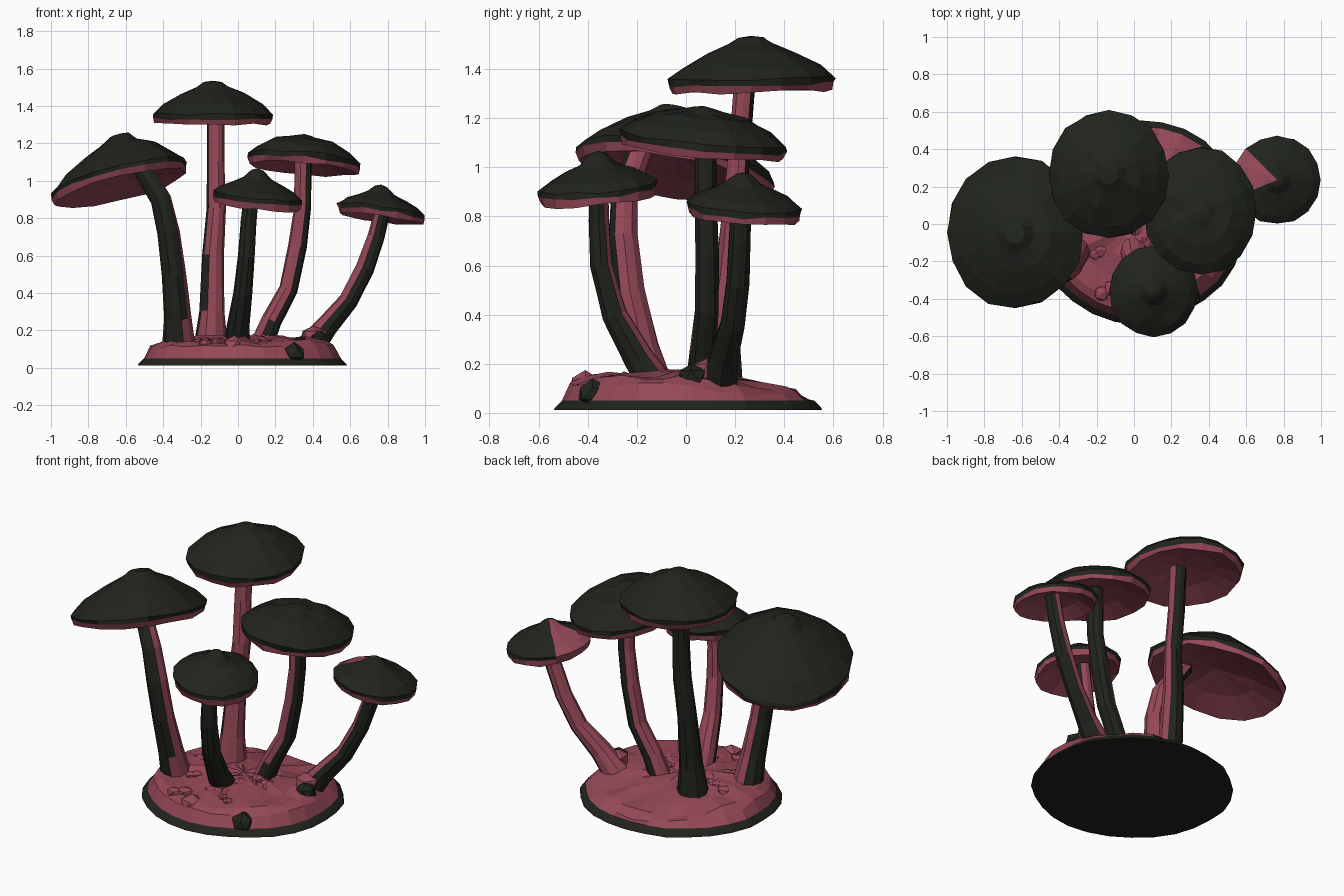
import bpy, bmesh, math, random
from mathutils import Vector

if "Cube" in bpy.data.objects:
    bpy.data.objects.remove(bpy.data.objects["Cube"])

random.seed(4)


def material(name, col):
    m = bpy.data.materials.new(name)
    m.diffuse_color = col
    m.use_nodes = True
    m.node_tree.nodes["Principled BSDF"].inputs["Base Color"].default_value = m.diffuse_color
    return m


DARK = material("dark_olive", (0.015, 0.017, 0.012, 1))
PINK = material("dusty_pink", (0.30, 0.065, 0.095, 1))


def finish(name, bm):
    bmesh.ops.recalc_face_normals(bm, faces=bm.faces)
    me = bpy.data.meshes.new(name)
    bm.to_mesh(me)
    bm.free()
    me.materials.append(DARK)
    me.materials.append(PINK)
    ob = bpy.data.objects.new(name, me)
    bpy.context.collection.objects.link(ob)
    return ob


def skin(bm, rings, mats):
    """Bridge rings of points; a ring of one point closes as a fan."""
    rows = [[bm.verts.new(p) for p in r] for r in rings]
    for a, b, m in zip(rows, rows[1:], mats):
        n = max(len(a), len(b))
        for i in range(n):
            j = (i + 1) % n
            if len(a) == 1:
                f = [a[0], b[i], b[j]]
            elif len(b) == 1:
                f = [a[i], b[0], a[j]]
            else:
                f = [a[i], b[i], b[j], a[j]]
            bm.faces.new(f).material_index = m


# Cap tops: (radius fraction, height fraction); all share the rim and underside
BELL = [(0, 1), (.15, .96), (.27, .80), (.52, .60), (.82, .26)]
FLAT = [(0, 1), (.15, .92), (.27, .80), (.55, .68), (.82, .36)]
KNOB = [(0, 1), (.14, .92), (.32, .62), (.58, .42), (.83, .22)]
UNDER = [(1, 0, 0), (.985, 0, -.025), (.95, 0, -.055), (.55, 0, -.005), (0, 0, .03)]
CAP_MATS = [0, 0, 0, 0, 0, 0, 1, 1, 1]


def cap(name, c, rx, ry, h, slope, top, patch=None, sides=16):
    bm = bmesh.new()
    rings = []
    for r, z, d in [(*p, 0) for p in top] + UNDER:
        ring = []
        for i in range(sides if r else 1):
            t = 2 * math.pi * i / sides
            wob = 1 + (random.uniform(-.025, .015) if r > .2 else 0)
            x, y = rx * r * wob * math.cos(t), ry * r * wob * math.sin(t)
            dz = z * h + d + slope[0] * x + slope[1] * y
            if r > .2:
                dz += random.uniform(-.007, .007)
            ring.append((c[0] + x, c[1] + y, c[2] + dz))
        rings.append(ring)
    skin(bm, rings, CAP_MATS)
    if patch:
        for f in bm.faces:
            m = f.calc_center_median() - Vector(c)
            if patch[0] < math.degrees(math.atan2(m.y, m.x)) % 360 < patch[1]:
                f.material_index = 1
    return finish(name, bm)


cap("left_cap", (-.635, -.045, 1.015), .37, .408, .235, (.24, -.17), BELL)
cap("tall_cap", (-.135, .265, 1.36), .325, .345, .175, (0, .02), BELL)
cap("right_cap", (.355, .07, 1.12), .305, .345, .13, (-.09, -.1), FLAT)
cap("front_cap", (.105, -.36, .922), .24, .243, .145, (-.1, .09), KNOB)
cap("far_right_cap", (.765, .235, .85), .237, .237, .13, (-.14, -.07), KNOB, (130, 200))


# Stems: path of (x, y, z, radius); the outward side is dark
def stem(name, pts, out, limit=.0, sides=10):
    bm = bmesh.new()
    P = [Vector(p[:3]) for p in pts]
    rings = []
    for i, p in enumerate(P):
        t = (P[min(i + 1, len(P) - 1)] - P[max(i - 1, 0)]).normalized()
        u = Vector((0, 1, 0)).cross(t).normalized()
        v = t.cross(u)
        ring = []
        for k in range(sides):
            a = 2 * math.pi * k / sides
            r = pts[i][3] * random.uniform(.94, 1.06)
            ring.append(p + r * (math.cos(a) * u + math.sin(a) * v))
        rings.append(ring)
    rings = [[P[0]]] + rings + [[P[-1]]]
    skin(bm, rings, [1] * (len(rings) - 1))
    bmesh.ops.recalc_face_normals(bm, faces=bm.faces)
    d = Vector((*out, 0)).normalized()
    for f in bm.faces:
        f.material_index = 0 if f.normal.dot(d) > limit else 1
    return finish(name, bm)


stem("left_stem", [(-.315, -.13, .08, .09), (-.325, -.18, .27, .072), (-.345, -.23, .5, .064),
                   (-.37, -.255, .72, .06), (-.41, -.25, .9, .055), (-.52, -.18, 1.08, .05)],
     (-.8, -.5), -.1)
stem("tall_stem", [(-.15, .14, .08, .095), (-.14, .15, .3, .07), (-.135, .18, .6, .057),
                   (-.115, .2, .85, .05), (-.12, .22, 1.1, .046), (-.12, .24, 1.37, .046)],
     (-.65, .75), -.1)
stem("right_stem", [(.11, .06, .08, .065), (.18, .07, .25, .055), (.27, .085, .42, .052),
                    (.32, .085, .65, .05), (.345, .08, .85, .046), (.35, .08, 1.13, .046)],
     (1, .1))
stem("front_stem", [(-.01, -.1, .08, .08), (.0, -.19, .22, .062), (.025, -.29, .4, .052),
                    (.045, -.345, .6, .046), (.055, -.355, .78, .042), (.075, -.355, .94, .04)],
     (.25, -1), -.2)
stem("far_right_stem", [(.36, .13, .08, .08), (.47, .15, .22, .06), (.59, .19, .36, .052),
                        (.68, .21, .53, .05), (.74, .22, .7, .046), (.78, .225, .87, .042)],
     (1, -.1), -.05)

# Mound: steep at the front, gentle at the back
bm = bmesh.new()
MOUND = [(0, .012), (1, .012), (.99, .022), (.94, .05), (.88, .105), (.8, .135), (.6, .15),
         (.38, .16), (.18, .16), (0, .16)]
N = 28
edge = [random.uniform(.98, 1.01) for _ in range(N)]
rings = []
for r, z in MOUND:
    ring = []
    for i in range(N if r else 1):
        t = 2 * math.pi * i / N
        back = max(0, math.sin(t)) * r
        rough = random.uniform(-.018, .018) if z > .06 and r else 0
        zz = z * (1 - .45 * back) if z > .06 else z
        ring.append((.025 + .57 * r * edge[i] * math.cos(t),
                     .015 + .55 * r * edge[i] * math.sin(t), zz + rough))
    rings.append(ring)
skin(bm, rings, [0, 0, 0, 1, 1, 1, 1, 1, 1])
finish("soil_mound", bm)


# Rocks and soil crumbs
def lump(name, c, r, mat, flat=.8):
    bm = bmesh.new()
    bmesh.ops.create_icosphere(bm, subdivisions=1, radius=r)
    for v in bm.verts:
        v.co *= random.uniform(.8, 1.1)
        v.co.z *= flat
        v.co += Vector(c)
    for f in bm.faces:
        f.material_index = mat
    finish(name, bm)


lump("front_rock", (.3, -.38, .08), .07, 0)
lump("side_rock", (.44, .02, .15), .065, 0)
lump("stem_foot_rock", (.40, .09, .17), .08, 1)
lump("front_lump", (-.02, -.41, .12), .07, 1)
for i in range(34):
    a, r = random.uniform(2.9, 6.6), random.uniform(.08, .44)
    lump(f"soil_crumb_{i + 1}", (.02 + r * math.cos(a), .02 + r * math.sin(a), .16 - .06 * r),
         random.uniform(.025, .05), 1, .6)
